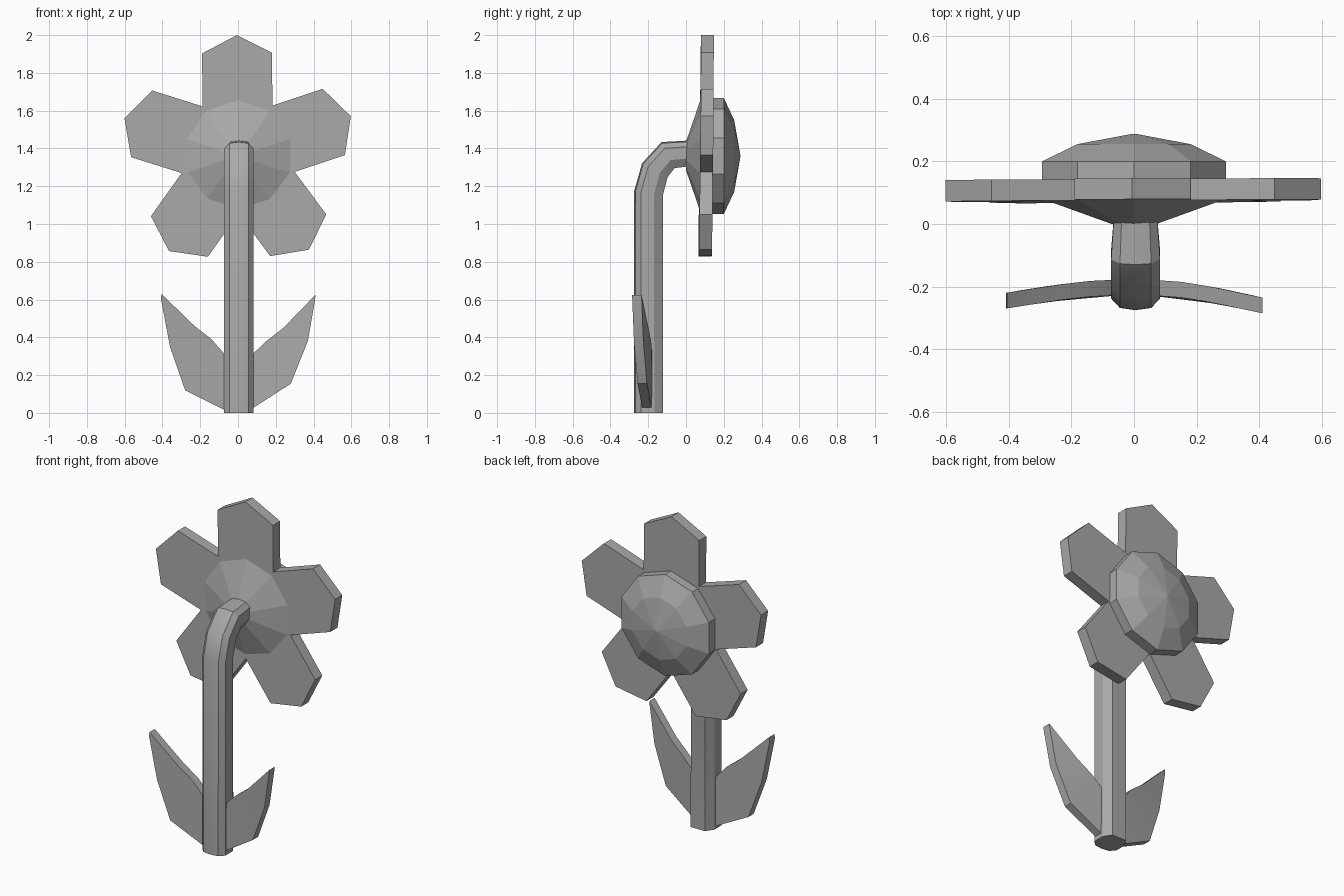
import bpy, bmesh, math
from mathutils import Vector

if "Cube" in bpy.data.objects:
    bpy.data.objects.remove(bpy.data.objects["Cube"], do_unlink=True)

grey = bpy.data.materials.new("plain_grey")
grey.use_nodes = True
COLOUR = (0.4, 0.4, 0.4, 1)
grey.diffuse_color = COLOUR
grey.node_tree.nodes["Principled BSDF"].inputs["Base Color"].default_value = COLOUR


def loft(name, rings, smooth=False):
    """Skin a list of equal-length rings and cap both ends."""
    bm = bmesh.new()
    loops = [[bm.verts.new(p) for p in ring] for ring in rings]
    n = len(loops[0])
    for a, b in zip(loops, loops[1:]):
        for i in range(n):
            j = (i + 1) % n
            bm.faces.new((a[i], a[j], b[j], b[i]))
    bm.faces.new(loops[0])
    bm.faces.new(loops[-1])
    bmesh.ops.remove_doubles(bm, verts=bm.verts, dist=0.0005)
    bmesh.ops.recalc_face_normals(bm, faces=bm.faces)
    mesh = bpy.data.meshes.new(name)
    bm.to_mesh(mesh)
    bm.free()
    mesh.materials.append(grey)
    obj = bpy.data.objects.new(name, mesh)
    bpy.context.collection.objects.link(obj)
    if smooth:
        bpy.ops.object.select_all(action='DESELECT')
        obj.select_set(True)
        bpy.context.view_layer.objects.active = obj
        bpy.ops.object.shade_smooth_by_angle(angle=math.radians(30))
    return obj


# Flower centre: ten-sided domed disc, (y, radius) profile
def decagon(y, r):
    return [(r * math.sin(k * math.pi / 5), y, 1.36 + r * math.cos(k * math.pi / 5))
            for k in range(10)]


profile = [(0, 0.075), (0.08, 0.308), (0.2, 0.308), (0.255, 0.19), (0.288, 0.004)]
loft("flower_centre", [decagon(y, r) for y, r in profile])

# Petals: five pointed slabs, the whole ring leaning slightly
outline = [(-0.185, 0.2), (-0.185, 0.535), (0, 0.63), (0.185, 0.535), (0.185, 0.2)]


def petal_ring(angle, offset):
    ring = []
    for u, v in outline:
        x = u * math.cos(angle) + v * math.sin(angle)
        z = v * math.cos(angle) - u * math.sin(angle)
        ring.append((x, 0.107 + offset + 0.01 * z + 0.005 * x, 1.37 + z))
    return ring


for k in range(5):
    a = k * math.tau / 5 - 0.01
    loft(f"petal_{k + 1}", [petal_ring(a, -0.034), petal_ring(a, 0.034)])

# Stem: rounded section swept along a bent path
half = [(0, -0.077), (0.05, -0.07), (0.078, -0.04), (0.078, 0.03), (0.048, 0.077)]
section = half + [(-x, d) for x, d in reversed(half[1:])]
path = [(-0.198, 0), (-0.198, 1.165), (-0.165, 1.285), (-0.095, 1.365), (0.03, 1.375)]
pts = [Vector(p) for p in path]
rings = []
for i, p in enumerate(pts):
    before = (p - pts[max(i - 1, 0)]).normalized()
    after = (pts[min(i + 1, len(pts) - 1)] - p).normalized()
    t = (before + after).normalized()
    side = Vector((t.y, -t.x))
    size = 0.88 if i == len(pts) - 1 else 1
    rings.append([(0.005 + x * size, p.x + side.x * d * size, p.y + side.y * d * size)
                  for x, d in section])
loft("stem", rings, True)

# Leaves: curved slabs given as (lower edge, upper edge) pairs
left_leaf = [((0.04, 0), (0.04, 0.275)), ((0.28, 0.155), (0.15, 0.38)),
             ((0.37, 0.38), (0.24, 0.45)), ((0.408, 0.6), (0.41, 0.625))]
right_leaf = [((0.04, 0), (0.04, 0.275)), ((0.28, 0.12), (0.14, 0.39)),
              ((0.36, 0.35), (0.23, 0.46)), ((0.408, 0.605), (0.405, 0.63))]


def leaf(name, pairs, sign, bend):
    def point(p, d):
        reach = max(p[0] - 0.07, 0) / 0.34
        return (sign * p[0], -0.202 - bend * reach ** 1.4 + d, p[1])
    loft(name, [[point(lo, -0.025), point(lo, 0.025), point(hi, 0.025), point(hi, -0.025)]
                for lo, hi in pairs], True)


leaf("left_leaf", left_leaf, 1, 0.058)
leaf("right_leaf", right_leaf, -1, 0.043)
